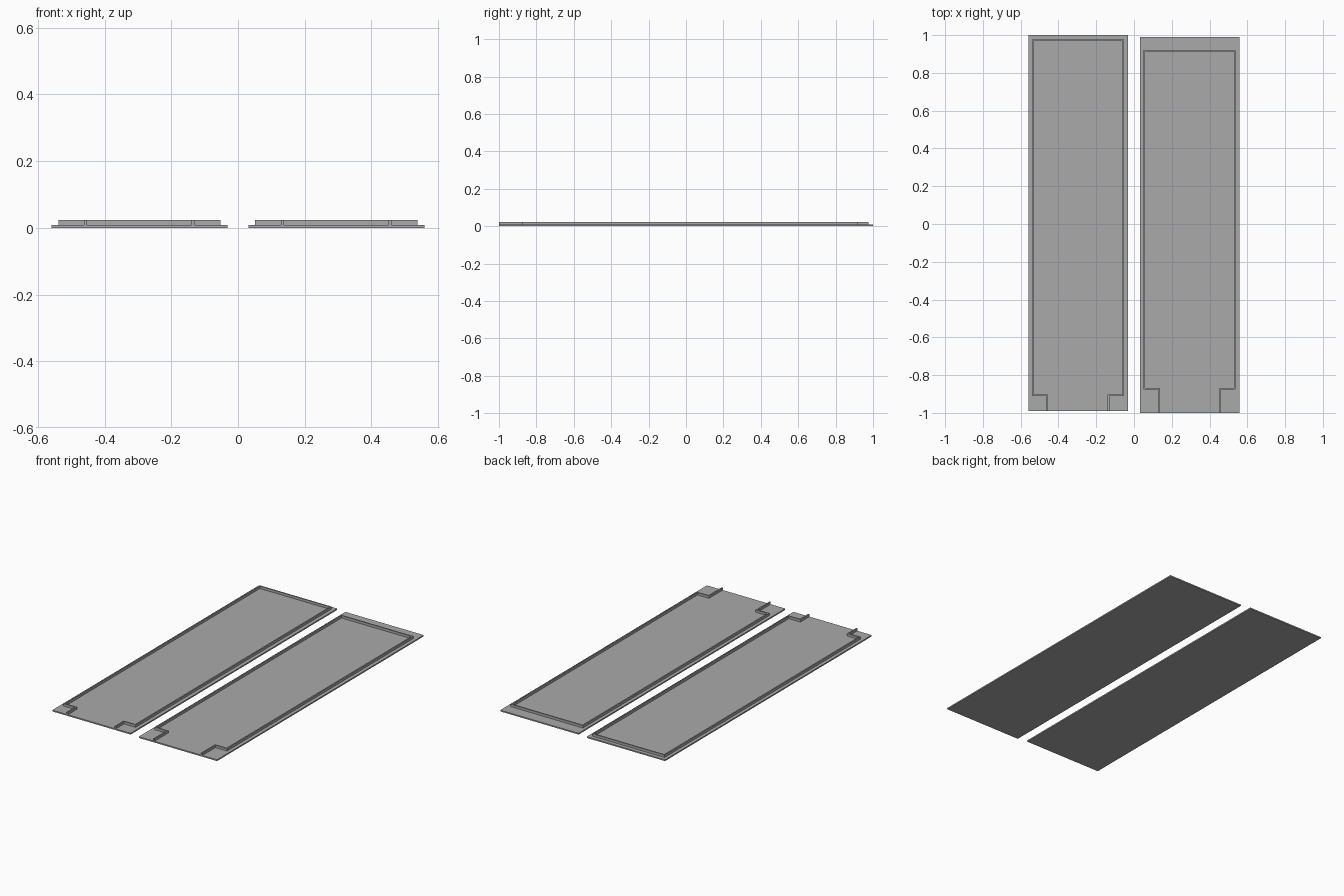
import bpy
from mathutils import Vector

if "Cube" in bpy.data.objects:
    bpy.data.objects.remove(bpy.data.objects["Cube"])

PLATE_H = 0.008   # base thickness
WALL_H = 0.023    # top of the rim
WALL_T = 0.008    # rim thickness

grey = bpy.data.materials.new("mid grey")
grey.diffuse_color = (0.4, 0.4, 0.4, 1)
grey.use_nodes = True
grey.node_tree.nodes["Principled BSDF"].inputs["Base Color"].default_value = grey.diffuse_color


def prism(name, outline, z0, z1):
    """Extrude a counter-clockwise outline from z0 to z1."""
    n = len(outline)
    verts = [(x, y, z) for z in (z0, z1) for x, y in outline]
    faces = [tuple(reversed(range(n))), tuple(range(n, 2 * n))]
    faces += [(i, (i + 1) % n, (i + 1) % n + n, i + n) for i in range(n)]
    mesh = bpy.data.meshes.new(name)
    mesh.from_pydata(verts, [], faces)
    mesh.materials.append(grey)
    obj = bpy.data.objects.new(name, mesh)
    bpy.context.collection.objects.link(obj)


def wall(name, path, z0, z1):
    """Wall along an open path with mitred square corners, thickened to the right."""
    pts = [Vector(p) for p in path]
    dirs = [(b - a).normalized() for a, b in zip(pts, pts[1:])]
    normals = [Vector((d.y, -d.x)) for d in dirs]
    inner = [pts[0] + normals[0] * WALL_T]
    inner += [p + (a + b) * WALL_T for p, a, b in zip(pts[1:], normals, normals[1:])]
    inner.append(pts[-1] + normals[-1] * WALL_T)
    # One strip of quads per wall run keeps the concave caps clean
    n = len(pts)
    verts = [(p.x, p.y, z) for z in (z0, z1) for row in (pts, inner) for p in row]
    faces = [(0, n, 3 * n, 2 * n), (n - 1, 3 * n - 1, 4 * n - 1, 2 * n - 1)]
    for i in range(n - 1):
        j = i + 1
        faces += [(i, j, n + j, n + i),
                  (2 * n + i, 3 * n + i, 3 * n + j, 2 * n + j),
                  (i, 2 * n + i, 2 * n + j, j),
                  (n + i, n + j, 3 * n + j, 3 * n + i)]
    faces[1] = tuple(reversed(faces[1]))
    mesh = bpy.data.meshes.new(name)
    mesh.from_pydata(verts, [], faces)
    mesh.materials.append(grey)
    obj = bpy.data.objects.new(name, mesh)
    bpy.context.collection.objects.link(obj)


def panel(side, x0, x1, y0, y1, wx0, wx1, wy1, nx0, nx1, ny):
    # Flat base plate
    prism(side + "_base_plate", [(x0, y0), (x1, y0), (x1, y1), (x0, y1)], 0, PLATE_H)
    # Raised rim, open at the front and stepped in around both front corners
    wall(side + "_rim",
         [(nx0, y0), (nx0, ny), (wx0, ny), (wx0, wy1),
          (wx1, wy1), (wx1, ny), (nx1, ny), (nx1, y0)], PLATE_H, WALL_H)


panel("left", -0.559, -0.031, -0.99, 1.0, -0.539, -0.053, 0.977, -0.462, -0.131, -0.911)
panel("right", 0.031, 0.559, -1.0, 0.99, 0.051, 0.538, 0.92, 0.129, 0.46, -0.875)
